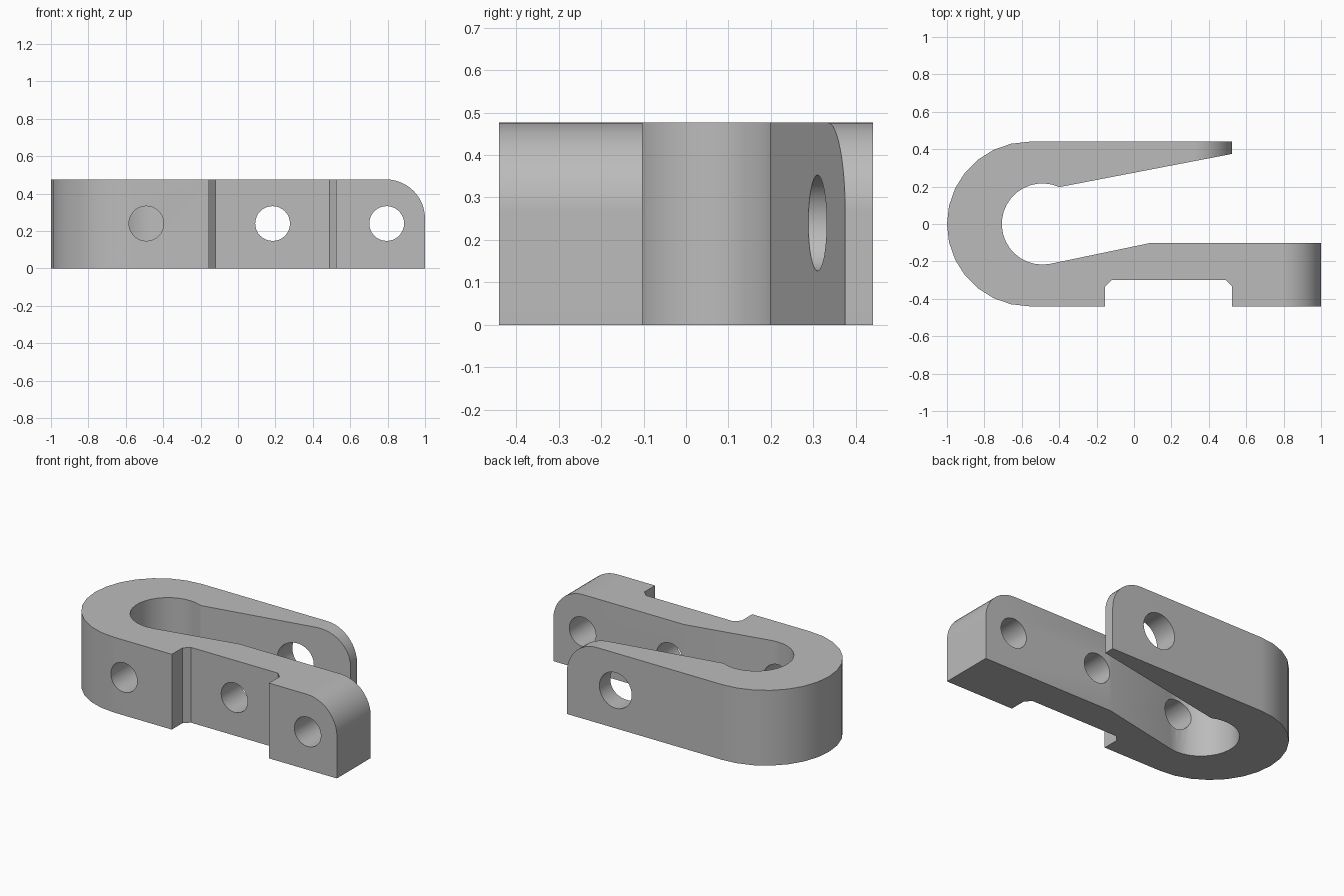
import bpy, bmesh
from math import sin, cos, pi, radians
from mathutils import Vector

if "Cube" in bpy.data.objects:
    bpy.data.objects.remove(bpy.data.objects["Cube"], do_unlink=True)

HEIGHT = 0.476
CORNER = 0.21

grey = bpy.data.materials.new("light_grey")
grey.use_nodes = True
grey.diffuse_color = (0.5, 0.5, 0.5, 1)
grey.node_tree.nodes["Principled BSDF"].inputs["Base Color"].default_value = (0.5, 0.5, 0.5, 1)


def arc(cx, cy, r, start, end, steps):
    """Points along an arc, angles in degrees."""
    angles = [radians(start + (end - start) * i / steps) for i in range(steps + 1)]
    return [(cx + r * cos(a), cy + r * sin(a)) for a in angles]


def prism(name, base, push):
    """Solid made by pushing a closed outline along a vector."""
    bm = bmesh.new()
    face = bm.faces.new([bm.verts.new(p) for p in base])
    result = bmesh.ops.extrude_face_region(bm, geom=[face])
    moved = [v for v in result["geom"] if isinstance(v, bmesh.types.BMVert)]
    bmesh.ops.translate(bm, verts=moved, vec=Vector(push))
    bmesh.ops.recalc_face_normals(bm, faces=bm.faces)
    mesh = bpy.data.meshes.new(name)
    bm.to_mesh(mesh)
    bm.free()
    mesh.materials.append(grey)
    obj = bpy.data.objects.new(name, mesh)
    bpy.context.collection.objects.link(obj)
    return obj


# Hook outline: outer bend, tapered back arm, inner bend, notched front arm
outline = arc(-0.56, 0, 0.44, 270, 90, 14)
outline += [(0.525, 0.44), (0.525, 0.375)]
outline += arc(-0.49, 0, 0.217, 65.4, 281, 20)
outline += [(0.085, -0.102), (1, -0.102), (1, -0.44), (0.525, -0.44),
            (0.525, -0.335), (0.49, -0.3), (-0.12, -0.3), (-0.155, -0.335), (-0.155, -0.44)]
body = prism("hook_body", [(x, y, 0) for x, y in outline], (0, 0, HEIGHT))


def cut(name, profile, y0, y1):
    """Cut an x-z profile out of the body between two depths."""
    cutter = prism(name, [(x, y0, z) for x, z in profile], (0, y1 - y0, 0))
    cutter.hide_render = True
    mod = body.modifiers.new(name, "BOOLEAN")
    mod.operation = "DIFFERENCE"
    mod.solver = "EXACT"
    mod.object = cutter
    bpy.context.view_layer.objects.active = body
    bpy.ops.object.modifier_apply(modifier=name)
    bpy.data.objects.remove(cutter, do_unlink=True)


# Rounded upper corners at the end of each arm
for name, end, y0, y1 in (("front_corner", 1, -0.6, 0), ("back_corner", 0.525, 0.1, 0.6)):
    curve = arc(end - CORNER, HEIGHT - CORNER, CORNER, 0, 90, 12)
    out = 0.1
    wedge = curve + [(end - CORNER, HEIGHT + out), (end + out, HEIGHT + out),
                     (end + out, HEIGHT - CORNER)]
    cut(name, wedge, y0, y1)

# Screw holes in the front arm and a wider access hole in the back arm
for x in (-0.49, 0.185, 0.795):
    cut("screw_hole", arc(x, 0.24, 0.093, 0, 348.75, 31), -0.6, -0.02)
cut("access_hole", arc(0.185, 0.24, 0.113, 0, 348.75, 31), 0.15, 0.6)

# Smooth bends with crisp edges
bpy.ops.object.select_all(action="DESELECT")
body.select_set(True)
bpy.context.view_layer.objects.active = body
bpy.ops.object.shade_smooth_by_angle(angle=radians(30))
weighted = body.modifiers.new("flat_sides", "WEIGHTED_NORMAL")
weighted.keep_sharp = True
